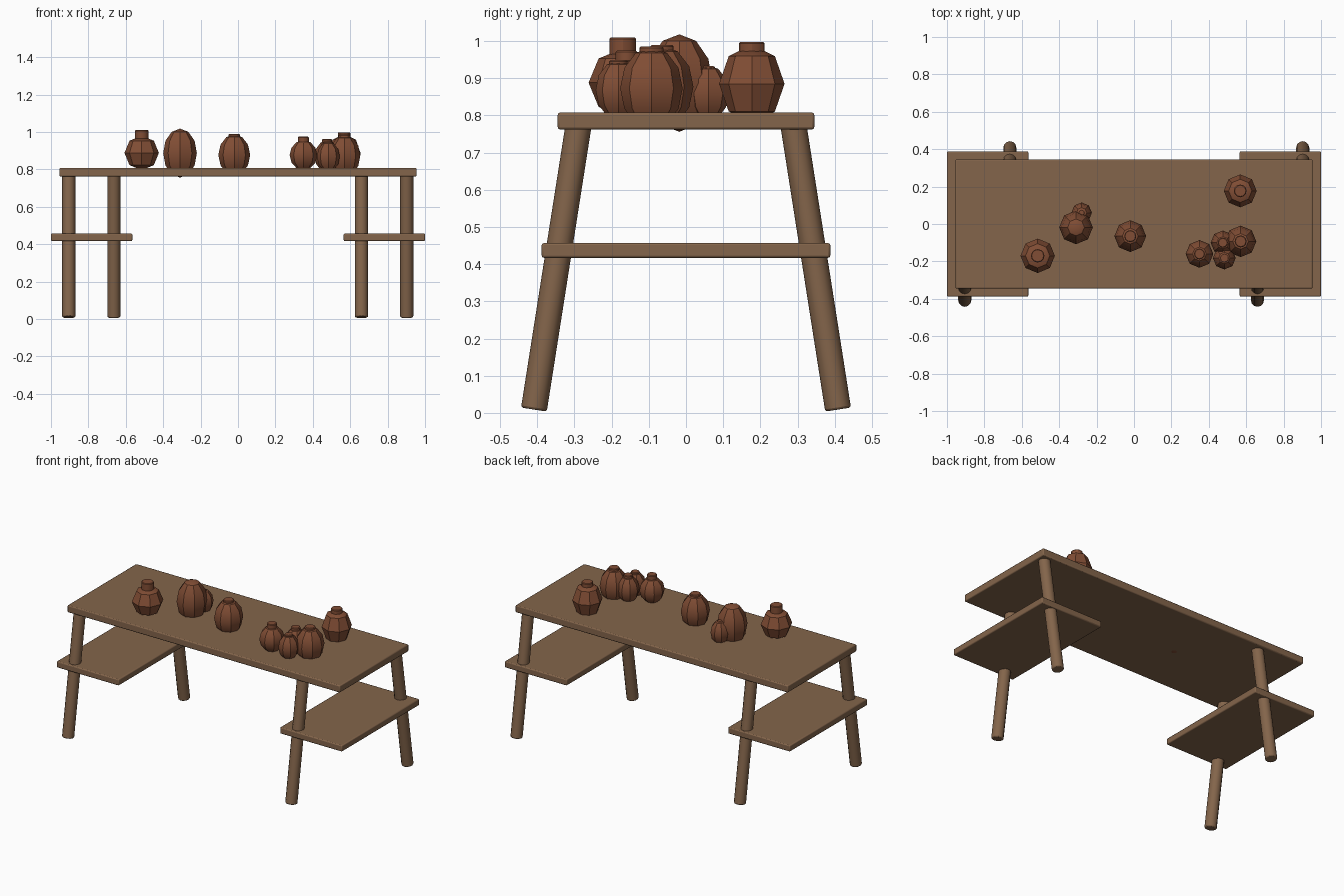
import bpy, bmesh, math
from mathutils import Vector

cube = bpy.data.objects.get("Cube")
if cube:
    bpy.data.objects.remove(cube, do_unlink=True)


def material(name, rgb):
    m = bpy.data.materials.new(name)
    m.use_nodes = True
    m.diffuse_color = (*rgb, 1)
    m.node_tree.nodes["Principled BSDF"].inputs["Base Color"].default_value = (*rgb, 1)
    return m


WOOD = material("brown wood", (0.23, 0.13, 0.07))
CLAY = material("red clay", (0.22, 0.075, 0.035))


def finish(obj, name, mat, bevel=0, angle=30):
    obj.name = name
    obj.data.materials.append(mat)
    if bevel:
        mod = obj.modifiers.new("soft edges", 'BEVEL')
        mod.width = bevel
        mod.segments = 2
        mod.limit_method = 'ANGLE'
        mod.angle_limit = math.radians(50)
    bpy.ops.object.shade_smooth_by_angle(angle=math.radians(angle))
    return obj


def board(name, center, size):
    bpy.ops.mesh.primitive_cube_add(size=1, location=center)
    obj = bpy.context.object
    obj.scale = size
    bpy.ops.object.transform_apply(location=False, rotation=False, scale=True)
    return finish(obj, name, WOOD, 0.006)


def leg(name, x, side):
    foot, head = Vector((x, side * 0.409, 0.009)), Vector((x, side * 0.288, 0.78))
    axis = head - foot
    bpy.ops.mesh.primitive_cylinder_add(vertices=12, radius=0.035, depth=axis.length,
                                        location=(foot + head) / 2)
    obj = bpy.context.object
    obj.rotation_euler = axis.to_track_quat('Z', 'Y').to_euler()
    return finish(obj, name, WOOD, 0.006, 40)


def body(bm, radius, height, rings):
    # faceted ellipsoid standing for a thrown clay body
    new = bmesh.ops.create_uvsphere(bm, u_segments=8, v_segments=rings, radius=1)
    bmesh.ops.scale(bm, vec=(radius, radius, height), verts=new["verts"])


def pot(name, x, y, z, radius, height, rings=4, neck=None):
    bm = bmesh.new()
    body(bm, radius, height, rings)
    if neck:
        neck_radius, top = neck
        low = height * 0.75
        high = top - z
        new = bmesh.ops.create_cone(bm, cap_ends=True, segments=12, radius1=neck_radius,
                                    radius2=neck_radius, depth=high - low)
        bmesh.ops.translate(bm, vec=(0, 0, (low + high) / 2), verts=new["verts"])
        rim = [e for e in bm.edges if all(abs(v.co.z - high) < 1e-4 for v in e.verts)]
        bmesh.ops.bevel(bm, geom=rim, offset=0.004, segments=1, affect='EDGES')
    mesh = bpy.data.meshes.new(name)
    bm.to_mesh(mesh)
    bm.free()
    obj = bpy.data.objects.new(name, mesh)
    obj.location = (x, y, z)
    bpy.context.collection.objects.link(obj)
    bpy.ops.object.select_all(action='DESELECT')
    obj.select_set(True)
    bpy.context.view_layer.objects.active = obj
    return finish(obj, name, CLAY)


# table top and the two low side shelves
board("table_top", (0, 0, 0.785), (1.91, 0.69, 0.045))
for name, side in (("right", -1), ("left", 1)):
    board(name + "_shelf", (side * 0.7825, 0, 0.437), (0.435, 0.776, 0.04))

# splayed legs, staggered front to back
for name, x, side in (("front_right_leg", -0.905, -1), ("back_right_leg", -0.664, 1),
                      ("front_left_leg", 0.66, -1), ("back_left_leg", 0.902, 1)):
    leg(name, x, side)

# clay pots on the table top
pot("squat_pot", -0.515, -0.17, 0.888, 0.092, 0.092, neck=(0.036, 1.01))
pot("egg_pot", -0.31, -0.018, 0.887, 0.09, 0.131, rings=6)
pot("tiny_pot", -0.28, 0.06, 0.86, 0.055, 0.075, rings=6, neck=(0.018, 0.933))
pot("middle_pot", -0.02, -0.065, 0.877, 0.085, 0.11, rings=6, neck=(0.032, 0.989))
pot("back_pot", 0.568, 0.177, 0.885, 0.088, 0.105, neck=(0.034, 0.998))
pot("round_pot", 0.35, -0.16, 0.876, 0.074, 0.08, rings=6, neck=(0.029, 0.975))
pot("inner_pot", 0.475, -0.10, 0.87, 0.065, 0.085, rings=6, neck=(0.027, 0.962))
pot("front_pot", 0.483, -0.182, 0.868, 0.061, 0.08, rings=6, neck=(0.025, 0.949))
pot("side_pot", 0.57, -0.093, 0.873, 0.084, 0.11, rings=6, neck=(0.032, 0.986))
